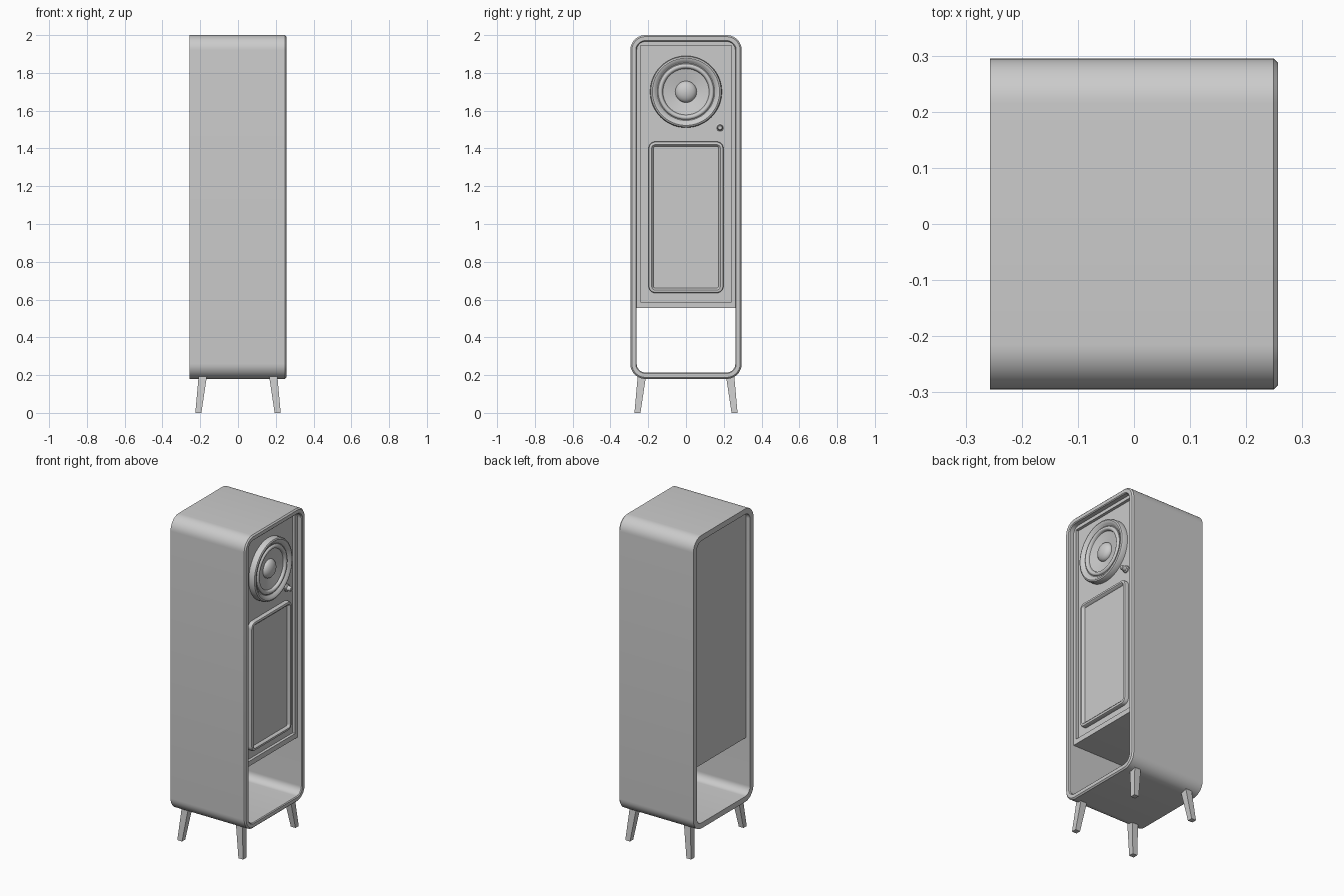
import bpy, bmesh
from math import sin, cos, pi

if "Cube" in bpy.data.objects:
    bpy.data.objects.remove(bpy.data.objects["Cube"])

def finish(name, bm, smooth=True):
    bmesh.ops.recalc_face_normals(bm, faces=bm.faces)
    me = bpy.data.meshes.new(name)
    bm.to_mesh(me)
    bm.free()
    ob = bpy.data.objects.new(name, me)
    bpy.context.collection.objects.link(ob)
    if smooth:
        bpy.ops.object.select_all(action='DESELECT')
        ob.select_set(True)
        bpy.context.view_layer.objects.active = ob
        bpy.ops.object.shade_smooth_by_angle(angle=0.6)
    return ob

def rounded(x, hw, z0, z1, r_top, r_bot, n=10):
    """Rounded rectangle in the plane at x."""
    pts = []
    for sy, top, a0 in ((1, 1, 0), (-1, 1, pi/2), (-1, 0, pi), (1, 0, 1.5*pi)):
        r = r_top if top else r_bot
        cy, cz = sy*(hw - r), (z1 - r if top else z0 + r)
        for i in range(n + 1):
            a = a0 + pi/2*i/n
            pts.append((x, cy + r*cos(a), cz + r*sin(a)))
    return pts

def loft(name, loops, cyclic=False, caps=True, smooth=True):
    bm = bmesh.new()
    rings = [[bm.verts.new(p) for p in lp] for lp in loops]
    pairs = list(zip(rings, rings[1:])) + ([(rings[-1], rings[0])] if cyclic else [])
    for a, b in pairs:
        for i in range(len(a)):
            j = (i + 1) % len(a)
            bm.faces.new((a[i], a[j], b[j], b[i]))
    if caps and not cyclic:
        bm.faces.new(rings[0])
        bm.faces.new(rings[-1])
    return finish(name, bm, smooth)

def turned(name, profile, y, z, n=64):
    """Revolve (radius, x) points about an axis along x."""
    return loft(name, [[(x, y + r*cos(2*pi*i/n), z + r*sin(2*pi*i/n)) for i in range(n)]
                       for r, x in profile])

# Cabinet shell: open rounded tube with a chamfered front rim
def shell(x, d):
    return rounded(x, 0.295 - d, 0.18 + d, 2.0 - d, 0.08 - d, 0.08 - d)
loft("cabinet_shell", [shell(-0.257, 0), shell(0.249, 0), shell(0.257, 0.008),
                       shell(0.257, 0.029), shell(0.252, 0.034), shell(-0.257, 0.034)],
     cyclic=True)

# Speaker enclosure with recessed baffle
FRAME, BAFFLE = 0.225, 0.207
def box(x, d, r):
    return rounded(x, 0.261 - d, 0.555 + d*1.5, 1.966 - d, r, 0.001)
loft("speaker_enclosure", [box(-0.23, 0, 0.046), box(FRAME, 0, 0.046),
                           box(FRAME, 0.021, 0.002), box(BAFFLE, 0.021, 0.002)])

# Speaker driver: rim, surround, cone and dome
B = BAFFLE
profile = [(0.19, B - 0.005), (0.19, B + 0.028), (0.186, B + 0.036), (0.178, B + 0.04),
           (0.168, B + 0.038), (0.16, B + 0.03), (0.152, B + 0.024), (0.148, B + 0.024)]
profile += [(0.136 + 0.012*cos(a), B + 0.022 + 0.012*sin(a))
            for a in [pi*i/8 for i in range(9)]]
profile += [(0.122, B + 0.018), (0.055, B + 0.004)]
profile += [(0.057*cos(a), B + 0.004 + 0.034*sin(a)) for a in [pi/2*i/8.05 for i in range(9)]]
turned("speaker_driver", profile, 0, 1.70)

# Control knob
turned("control_knob", [(0.022, B - 0.005), (0.022, B + 0.008), (0.016, B + 0.012),
                        (0.013, B + 0.035), (0.01, B + 0.038)], 0.18, 1.51, 24)

# Front panel with raised rounded border
def border(x, d):
    return rounded(x, 0.198 - d, 0.635 + d, 1.436 - d, max(0.035 - d, 0.008), max(0.035 - d, 0.008))
loft("front_panel", [border(B - 0.005, 0), border(B + 0.018, 0), border(B + 0.024, 0.003),
                     border(B + 0.026, 0.008), border(B + 0.026, 0.016),
                     border(B + 0.022, 0.021), border(B + 0.01, 0.026)])

# Four splayed tapered legs
for sx, px in ((1, "front"), (-1, "back")):
    for sy, py in ((1, "right"), (-1, "left")):
        def square(cx, cy, h, z):
            return [(sx*cx + a*h, sy*cy + b*h, z)
                    for a, b in ((-1, -1), (1, -1), (1, 1), (-1, 1))]
        loft(f"{px}_{py}_leg", [square(0.21, 0.257, 0.016, 0),
                                square(0.186, 0.233, 0.022, 0.2)], smooth=False)
